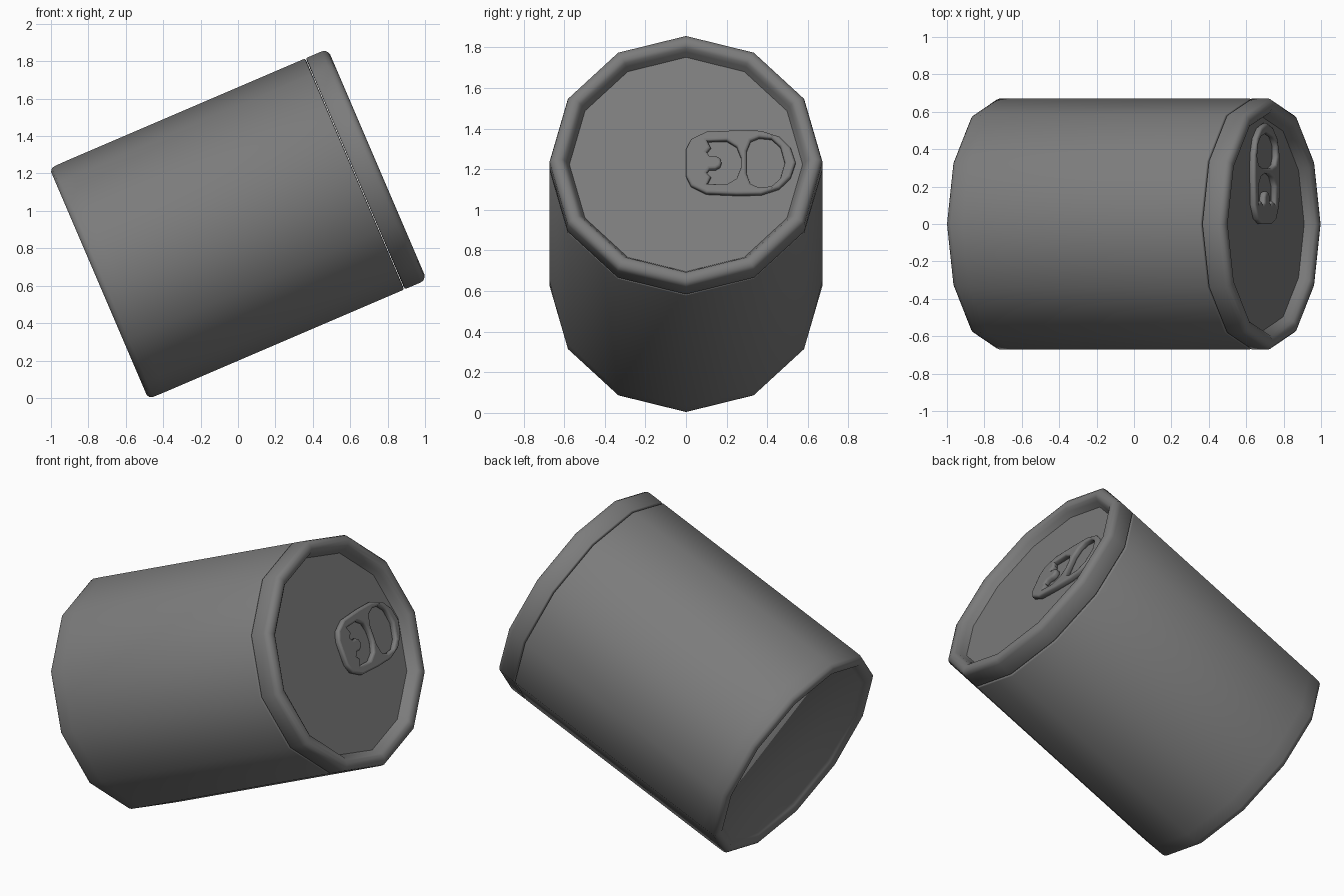
import bpy, bmesh, math
from mathutils import Matrix

if "Cube" in bpy.data.objects:
    bpy.data.objects.remove(bpy.data.objects["Cube"])

SIDES = 12
# The can leans over: local z is the can axis
TILT = Matrix.Translation((0, 0, 0.93)) @ Matrix.Rotation(math.radians(66.8), 4, 'Y')

dark = bpy.data.materials.new("dark_grey")
dark.diffuse_color = (0.2, 0.2, 0.2, 1)
dark.use_nodes = True
dark.node_tree.nodes["Principled BSDF"].inputs["Base Color"].default_value = dark.diffuse_color


def finish(obj, angle):
    """Dark grey, smooth shading with sharp edges kept."""
    obj.data.materials.append(dark)
    bpy.ops.object.select_all(action='DESELECT')
    obj.select_set(True)
    bpy.context.view_layer.objects.active = obj
    bpy.ops.object.shade_smooth_by_angle(angle=math.radians(angle))


def lathe(name, profile, cap_start=False, cap_end=False):
    """Revolve (radius, height) points around the can axis."""
    bm = bmesh.new()
    rings = []
    for r, h in profile:
        rings.append([bm.verts.new((r * math.cos(math.tau * k / SIDES),
                                    r * math.sin(math.tau * k / SIDES), h))
                      for k in range(SIDES)])
    for a, b in zip(rings, rings[1:]):
        for k in range(SIDES):
            n = (k + 1) % SIDES
            bm.faces.new((a[k], a[n], b[n], b[k]))
    if cap_start:
        bm.faces.new(rings[0][::-1])
    if cap_end:
        bm.faces.new(rings[-1])
    mesh = bpy.data.meshes.new(name)
    bm.to_mesh(mesh)
    bm.free()
    obj = bpy.data.objects.new(name, mesh)
    bpy.context.collection.objects.link(obj)
    obj.matrix_world = TILT
    finish(obj, 60)
    return obj


# Body with rounded, slightly recessed base
lathe("can_body", [(0.585, -0.778), (0.60, -0.792), (0.622, -0.809), (0.65, -0.809),
                   (0.665, -0.798), (0.671, -0.78), (0.672, -0.71), (0.672, 0.672),
                   (0.669, 0.677), (0.655, 0.679)], cap_start=True)

# Lid: rolled rim around a sunken top
lathe("can_lid", [(0.64, 0.682), (0.66, 0.682), (0.670, 0.685), (0.672, 0.69),
                  (0.672, 0.775), (0.668, 0.791), (0.656, 0.804), (0.638, 0.81),
                  (0.615, 0.808), (0.60, 0.797), (0.589, 0.775), (0.574, 0.744)],
      cap_end=True)


# Pull tab: outline with two openings, mirrored about its long axis
def mirrored(half):
    """Half outline as (along, across); points on the axis are not doubled."""
    return half + [(a, -u) for a, u in reversed(half) if u > 0]


outline = mirrored([(0.0, 0.07), (0.025, 0.125), (0.10, 0.165), (0.25, 0.172),
                    (0.37, 0.170), (0.46, 0.138), (0.515, 0.08), (0.54, 0.0)])
finger_hole = mirrored([(0.298, 0.06), (0.318, 0.115), (0.36, 0.134), (0.42, 0.128),
                        (0.465, 0.085), (0.487, 0.0)])
# Opening with a round-ended tongue reaching in
tongue_hole = mirrored([(0.175, 0.0), (0.168, 0.022), (0.145, 0.036), (0.115, 0.036),
                        (0.102, 0.055), (0.122, 0.078), (0.105, 0.115), (0.20, 0.118),
                        (0.25, 0.085), (0.27, 0.03)])

curve = bpy.data.curves.new("pull_tab", 'CURVE')
curve.dimensions = '2D'
curve.fill_mode = 'BOTH'
curve.extrude = 0.006
curve.bevel_depth = 0.012
curve.bevel_resolution = 2
curve.offset = -0.012
for pts in (outline, finger_hole, tongue_hole):
    spline = curve.splines.new('POLY')
    spline.points.add(len(pts) - 1)
    for p, (a, u) in zip(spline.points, pts):
        p.co = (u, a, 0, 1)
    spline.use_cyclic_u = True
tab = bpy.data.objects.new("pull_tab", curve)
bpy.context.collection.objects.link(tab)
tab.matrix_world = TILT @ Matrix.Translation((0, 0, 0.76))
bpy.ops.object.select_all(action='DESELECT')
tab.select_set(True)
bpy.context.view_layer.objects.active = tab
bpy.ops.object.convert(target='MESH')
finish(bpy.context.view_layer.objects.active, 60)
